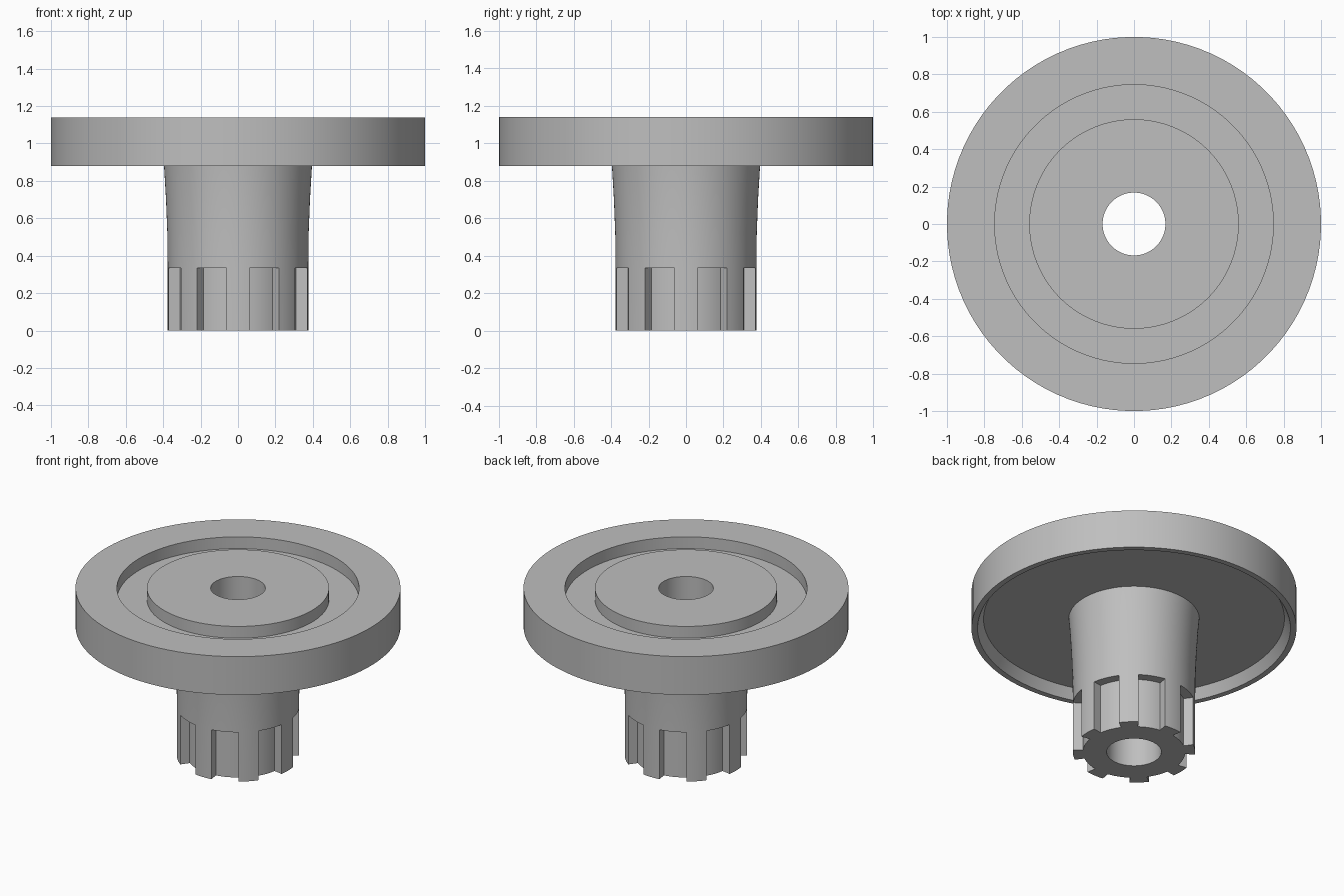
import bpy
import bmesh
from math import radians, atan2, pi, hypot
from mathutils import Matrix, Vector

cube = bpy.data.objects.get("Cube")
if cube:
    bpy.data.objects.remove(cube, do_unlink=True)

SEGMENTS = 96
STEP = 2 * pi / SEGMENTS
TOOTH_COUNT = 8
TOOTH_HALF_ANGLE = radians(9.4)
CORE_RADIUS = 0.315
TOOTH_TOP = 0.335

grey = bpy.data.materials.new("plain grey")
grey.use_nodes = True
colour = (0.52, 0.52, 0.52, 1)
grey.diffuse_color = colour
grey.node_tree.nodes["Principled BSDF"].inputs["Base Color"].default_value = colour

# Closed section: bore, grooved top, rim, hollow underside, flared hub
section = [
    (0.168, TOOTH_TOP), (0.168, 1.14),
    (0.56, 1.14), (0.56, 1.06), (0.745, 1.06), (0.745, 1.14),
    (1.0, 1.14), (1.0, 0.88), (0.963, 0.88), (0.926, 0.947),
    (0.402, 0.947), (0.395, 0.87), (0.385, 0.70), (0.378, 0.52),
    (0.376, TOOTH_TOP), (CORE_RADIUS, TOOTH_TOP),
]

# Lathe the section around the z axis
bm = bmesh.new()
rings = []
for r, z in section:
    ring = [bm.verts.new(Matrix.Rotation((i + 0.5) * STEP, 3, "Z") @ Vector((r, 0, z)))
            for i in range(SEGMENTS)]
    rings.append(ring)
for a, b in zip(rings, rings[1:] + rings[:1]):
    for i in range(SEGMENTS):
        j = (i + 1) % SEGMENTS
        bm.faces.new((a[i], a[j], b[j], b[i]))
bmesh.ops.recalc_face_normals(bm, faces=bm.faces)


def is_spline_face(face):
    """Hub end faces that carry on down as the core or as a tooth."""
    c = face.calc_center_median()
    if abs(c.z - TOOTH_TOP) > 0.001:
        return False
    pitch = 2 * pi / TOOTH_COUNT
    angle = (atan2(c.y, c.x) + pitch / 2) % pitch - pitch / 2
    return hypot(c.x, c.y) < CORE_RADIUS or abs(angle) < TOOTH_HALF_ANGLE


# Pull the core and the teeth down to the ground
spline = [f for f in bm.faces if is_spline_face(f)]
pulled = bmesh.ops.extrude_face_region(bm, geom=spline)["geom"]
bmesh.ops.translate(bm, vec=(0, 0, -TOOTH_TOP),
                    verts=[v for v in pulled if isinstance(v, bmesh.types.BMVert)])
bmesh.ops.delete(bm, geom=[f for f in spline if f.is_valid], context="FACES_ONLY")
bmesh.ops.recalc_face_normals(bm, faces=bm.faces)

mesh = bpy.data.meshes.new("splined_flange")
bm.to_mesh(mesh)
bm.free()
mesh.materials.append(grey)
flange = bpy.data.objects.new("splined_flange", mesh)
bpy.context.collection.objects.link(flange)

# Smooth round walls, keep the edges sharp
bpy.ops.object.select_all(action="DESELECT")
flange.select_set(True)
bpy.context.view_layer.objects.active = flange
bpy.ops.object.shade_smooth_by_angle(angle=radians(25))
